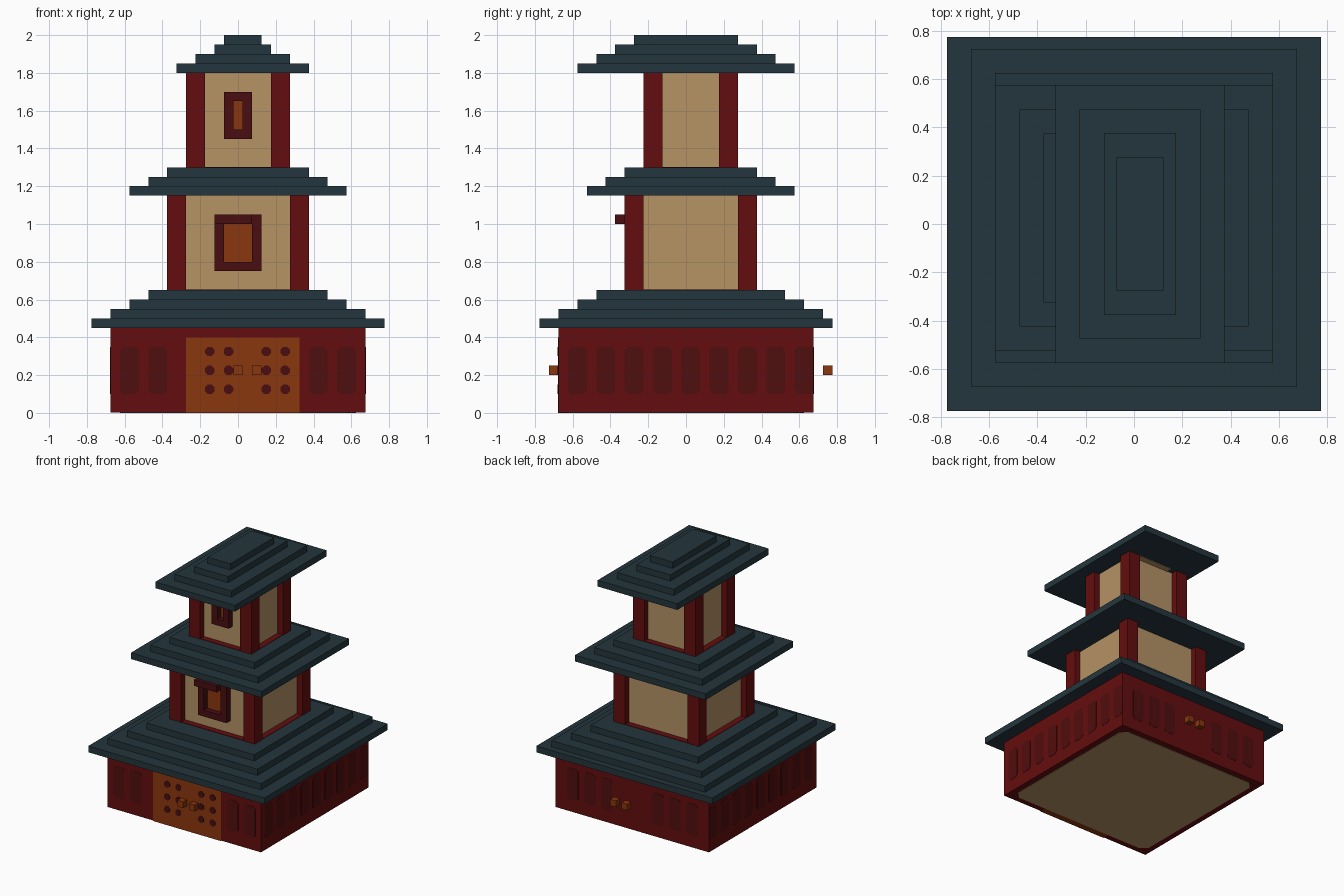
import bpy, bmesh

if "Cube" in bpy.data.objects:
    bpy.data.objects.remove(bpy.data.objects["Cube"], do_unlink=True)


def material(name, rgb):
    lin = [((c / 255 + 0.055) / 1.055) ** 2.4 if c > 10 else c / 255 / 12.92 for c in rgb]
    m = bpy.data.materials.new(name)
    m.diffuse_color = (*lin, 1)
    m.use_nodes = True
    m.node_tree.nodes["Principled BSDF"].inputs["Base Color"].default_value = (*lin, 1)
    return m


TEAL = material("slate teal", (36, 54, 61))
RED = material("deep red", (100, 13, 14))
DARK = material("dark maroon", (72, 13, 17))
PANEL = material("panel maroon", (80, 14, 14))
TAN = material("tan plaster", (181, 147, 101))
ORANGE = material("burnt orange", (138, 55, 14))


def finish(name, bm, mat):
    bmesh.ops.recalc_face_normals(bm, faces=bm.faces)
    me = bpy.data.meshes.new(name)
    bm.to_mesh(me)
    bm.free()
    me.materials.append(mat)
    ob = bpy.data.objects.new(name, me)
    bpy.context.collection.objects.link(ob)
    return ob


def boxes(name, mat, *bounds):
    """One object made of boxes given as x0, x1, y0, y1, z0, z1."""
    bm = bmesh.new()
    for x0, x1, y0, y1, z0, z1 in bounds:
        vs = bmesh.ops.create_cube(bm, size=1)["verts"]
        for v in vs:
            v.co = (x1 if v.co.x > 0 else x0, y1 if v.co.y > 0 else y0, z1 if v.co.z > 0 else z0)
    return finish(name, bm, mat)


def plates(name, mat, axis, a, b, rects, cut=0.018):
    """Thin plates with cut corners, from a to b along the axis; rects are u0, u1, v0, v1."""
    bm = bmesh.new()
    for u0, u1, v0, v1 in rects:
        outline = [(u0 + cut, v0), (u1 - cut, v0), (u1, v0 + cut), (u1, v1 - cut),
                   (u1 - cut, v1), (u0 + cut, v1), (u0, v1 - cut), (u0, v0 + cut)]
        rings = []
        for d in (a, b):
            rings.append([bm.verts.new({"x": (d, u, v), "y": (u, d, v), "z": (u, v, d)}[axis])
                          for u, v in outline])
        for r in rings:
            bm.faces.new(r)
        for i in range(8):
            j = (i + 1) % 8
            bm.faces.new((rings[0][i], rings[0][j], rings[1][j], rings[1][i]))
    return finish(name, bm, mat)


def roof(name, z, layers):
    boxes(name, TEAL, *[(*l, z + 0.05 * i, z + 0.05 * (i + 1)) for i, l in enumerate(layers)])


def storey(name, x, y0, y1, z0, z1):
    """Recessed plaster walls between four corner posts, on a red sill."""
    boxes(name + "_walls", TAN, (-x + .05, x - .05, y0 + .05, y1 - .05, z0, z1))
    boxes(name + "_posts", RED, *[(px, px + .1, py, py + .1, z0, z1)
                                  for px in (-x, x - .1) for py in (y0, y1 - .1)])
    boxes(name + "_sill", RED, (-x + .002, x - .002, y0 + .002, y1 - .002, z0 - .002, z0 + .003))


def frame(name, w, y, z0, z1, t=0.05):
    """Window frame standing proud of the wall, with its pane behind."""
    boxes(name + "_frame", DARK,
          (-w, -w + t, y, y + .05, z0, z1), (w - t, w, y, y + .05, z0, z1),
          (-w + t, w - t, y, y + .05, z0, z0 + t), (-w + t, w - t, y, y + .05, z1 - t, z1))
    boxes(name + "_pane", ORANGE, (-w + t, w - t, y + .046, y + .052, z0 + t, z1 - t))


# Ground storey
W = 0.675
boxes("ground_storey", RED, (-W, W, -W, W, 0.003, 0.45))
plates("floor_underside", TAN, "z", 0, 0.004, [(-.625, .625, -.625, .625)], 0.05)

# Dark arched panels on all four sides
side = [(-.625 + .15 * k, -.525 + .15 * k, .1, .35) for k in range(9)]
plates("left_panels", PANEL, "x", W - .002, W + .002, side)
plates("right_panels", PANEL, "x", -W - .002, -W + .002, side)
plates("front_panels", PANEL, "y", -W - .002, -W + .002,
       [(x, x + .1, .1, .35) for x in (-.625, -.475, .375, .525)])
plates("back_panels", PANEL, "y", W - .002, W + .002,
       [(s * c - .05, s * c + .05, .1, .35) for s in (-1, 1) for c in (.225, .375, .525)])

# Front door with studs, and front and back handles
boxes("front_door", ORANGE, (-.275, .325, -W - .003, -W + .05, 0, .4))
plates("door_studs", DARK, "y", -W - .006, -W,
       [(x - .025, x + .025, z - .025, z + .025)
        for x in (-.15, -.05, .15, .25) for z in (.125, .225, .325)], 0.015)
for label, y in (("front", -.725), ("back", .725)):
    boxes(label + "_handles", ORANGE, *[(x, x + .05, y, y + .05, .2, .25) for x in (-.025, .075)])

# Stepped roofs
roof("lower_roof", 0.45, [(-.775, .775, -.775, .775), (-.675, .675, -.675, .725),
                          (-.575, .575, -.575, .625), (-.475, .475, -.475, .525)])
roof("middle_roof", 1.15, [(-.575, .575, -.525, .575), (-.475, .475, -.425, .475),
                           (-.375, .375, -.325, .375)])
roof("top_roof", 1.8, [(-.325, .375, -.575, .575), (-.225, .275, -.475, .475),
                       (-.125, .175, -.375, .375), (-.075, .125, -.275, .275)])

# Upper storeys
storey("middle_storey", .375, -.325, .375, .65, 1.15)
storey("top_storey", .275, -.225, .275, 1.3, 1.8)
boxes("top_back_ceiling", TAN, (-.125, .175, .225, .275, 1.797, 1.802))

# Windows and hood
frame("middle_window", .125, -.325, .75, 1.05)
boxes("middle_window_hood", DARK, (-.125, .075, -.375, -.325, 1.0, 1.05))
frame("top_window", .075, -.225, 1.45, 1.7)
